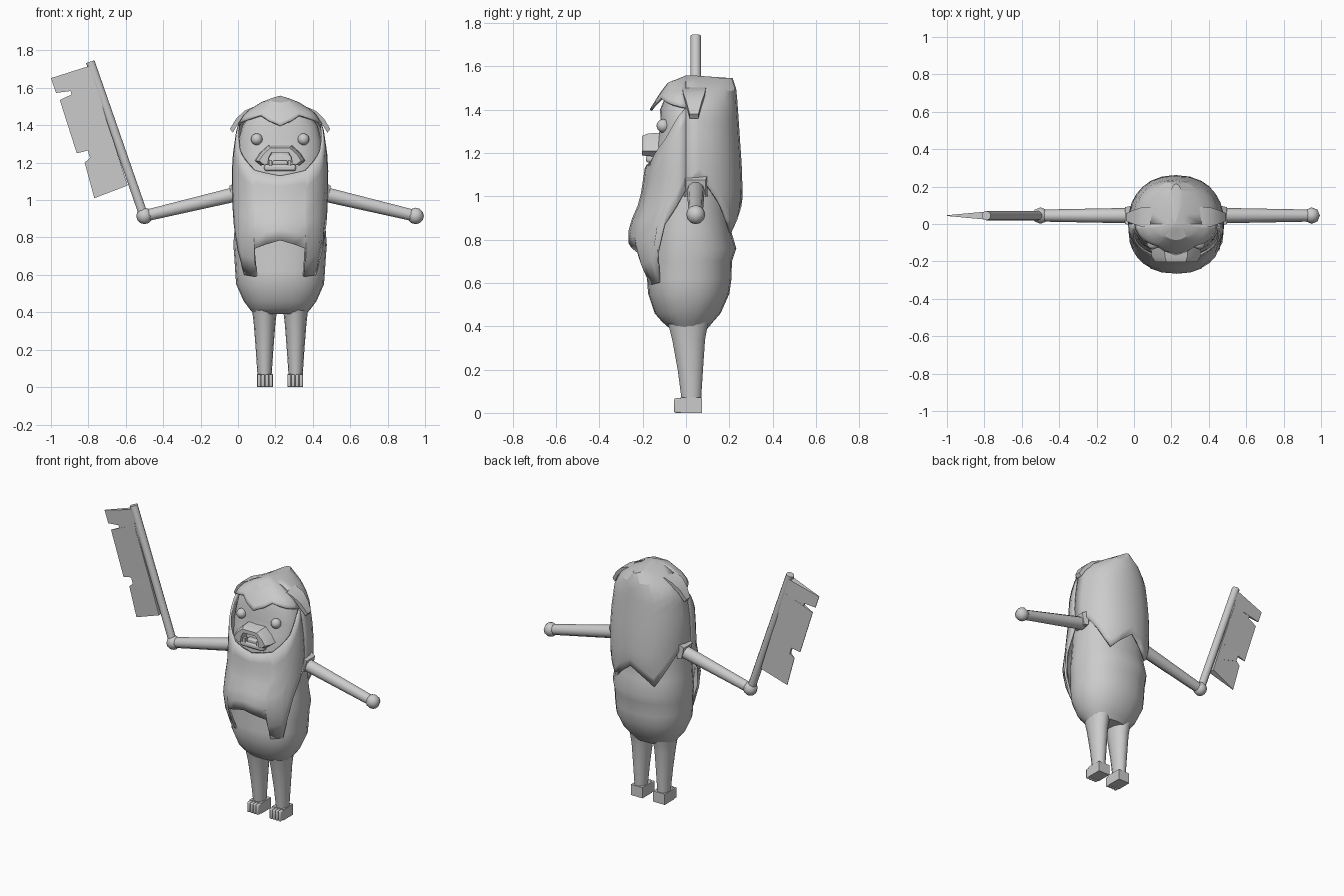
import bpy, bmesh, math
from mathutils import Vector

if "Cube" in bpy.data.objects:
    bpy.data.objects.remove(bpy.data.objects["Cube"])

CX = 0.225  # body centre line
grey = bpy.data.materials.new("plain grey")
grey.use_nodes = True
grey.diffuse_color = (0.6, 0.6, 0.6, 1)
grey.node_tree.nodes["Principled BSDF"].inputs["Base Color"].default_value = (0.6, 0.6, 0.6, 1)


def finish(name, bm, angle=30):
    bmesh.ops.remove_doubles(bm, verts=bm.verts, dist=0.0005)
    bmesh.ops.recalc_face_normals(bm, faces=bm.faces)
    me = bpy.data.meshes.new(name)
    bm.to_mesh(me)
    bm.free()
    ob = bpy.data.objects.new(name, me)
    bpy.context.collection.objects.link(ob)
    me.materials.append(grey)
    bpy.ops.object.select_all(action='DESELECT')
    ob.select_set(True)
    bpy.context.view_layer.objects.active = ob
    bpy.ops.object.shade_smooth_by_angle(angle=math.radians(angle))
    return ob


def grid(bm, cols):
    """Skin neighbouring columns of points with quads."""
    vs = [[bm.verts.new(p) for p in c] for c in cols]
    for a, b in zip(vs, vs[1:]):
        for i in range(len(a) - 1):
            bm.faces.new((a[i], b[i], b[i + 1], a[i + 1]))
    return vs


def loft(name, rings, angle=30):
    bm = bmesh.new()
    vs = grid(bm, [r + r[:1] for r in rings])
    bm.faces.new(vs[0][:-1])
    bm.faces.new(vs[-1][:-1])
    return finish(name, bm, angle)


def prism(name, front, back, angle=30):
    return loft(name, [front, back], angle)


def box(name, lo, hi, bevel=0):
    ring = lambda z: [(lo[0], lo[1], z), (hi[0], lo[1], z), (hi[0], hi[1], z), (lo[0], hi[1], z)]
    ob = prism(name, ring(lo[2]), ring(hi[2]))
    if bevel:
        m = ob.modifiers.new("bevel", 'BEVEL')
        m.width, m.segments = bevel, 2
    return ob


def tube(name, a, b, ra, rb, n=10):
    a, b = Vector(a), Vector(b)
    d = (b - a).normalized()
    u = Vector((0, 1, 0))
    w = d.cross(u)
    ring = lambda c, r: [c + r * (math.cos(t) * u + math.sin(t) * w)
                         for t in (i * math.tau / n for i in range(n))]
    return loft(name, [ring(a, ra), ring(b, rb)], 50)


def ball(name, c, r, seg, rows):
    bm = bmesh.new()
    bmesh.ops.create_uvsphere(bm, u_segments=seg, v_segments=rows, radius=r)
    bmesh.ops.translate(bm, vec=c, verts=bm.verts)
    return finish(name, bm, 50)


def lerp(table, t):
    if t <= table[0][0]:
        return table[0][1:]
    for p, q in zip(table, table[1:]):
        if t <= q[0]:
            f = (t - p[0]) / (q[0] - p[0])
            return [u + (v - u) * f for u, v in zip(p[1:], q[1:])]
    return table[-1][1:]


def around(prof, deg, z, power=1.0):
    """Point on an oval section: 0 degrees is the front, 180 the back."""
    hw, yf, yb = lerp(prof, z)
    s, c = math.sin(math.radians(deg)), math.cos(math.radians(deg))
    x = math.copysign(abs(s) ** power, s) * hw
    y = -math.copysign(abs(c) ** power, c) * (-yf if c > 0 else yb)
    return (CX + x, y, z)


# Body and face: height, half width, front, back
body = [(.39, .14, -.075, .10), (.42, .165, -.11, .125), (.46, .195, -.145, .16),
        (.55, .235, -.175, .20), (.62, .24, -.18, .21), (.70, .245, -.168, .212),
        (.76, .25, -.172, .232), (.85, .243, -.162, .205), (.95, .235, -.16, .20),
        (1.15, .225, -.16, .20), (1.25, .23, -.14, .20), (1.32, .222, -.115, .20),
        (1.40, .20, -.12, .20), (1.47, .15, -.09, .19)]
loft("body", [[around(body, i * 15, r[0], .9) for i in range(24)] for r in body], 45)

# Hooded mane: a shell with a pointed hem and a face opening
mane = [(.58, .235, -.185, .20), (.70, .255, -.245, .225), (.80, .262, -.27, .235),
        (.87, .262, -.262, .24), (.95, .257, -.225, .255), (1.0, .255, -.21, .262),
        (1.15, .258, -.187, .257), (1.25, .252, -.185, .25), (1.40, .23, -.168, .24),
        (1.47, .185, -.125, .235), (1.53, .09, -.08, .227), (1.545, .045, -.03, .215),
        (1.558, 0, 0, .03)]
hem = [(0, .785), (29.5, .74), (30.5, .59), (52, .60), (70, .87), (90, 1.03),
       (102, 1.09), (150, .83), (180, .95)]
face_low = [(0, 1.13), (30, 1.16), (60, 1.26), (80, 1.37), (90, 1.41)]
face_top = [(0, 1.40), (30, 1.455), (60, 1.43), (90, 1.411)]
half = [0, 15, 29.5, 30.5, 41, 52, 61, 70, 80, 90, 102, 114, 126, 138, 150, 165, 180]
angles = [-a for a in half[:0:-1]] + half


def patch(bm, degs, low, top, rows):
    cols = []
    for d in degs:
        a = lerp(low, abs(d))[0]
        b = lerp(top, abs(d))[0]
        cols.append([around(mane, d, a + (b - a) * i / rows, .9) for i in range(rows + 1)])
    grid(bm, cols)


bm = bmesh.new()
front = [a for a in angles if abs(a) <= 90]
crown = [(0, 1.545)]
patch(bm, front, hem, face_low, 6)
patch(bm, front, face_top, crown, 6)
for side in (-1, 1):
    patch(bm, [a for a in angles if a * side >= 90], hem, crown, 12)
cap = [(0, 1.558)]
patch(bm, angles, crown, cap, 1)
shell = finish("hooded_mane", bm, 24)
solid = shell.modifiers.new("thickness", 'SOLIDIFY')
solid.thickness, solid.offset = .012, -1

# Paired parts
for side, s in (("right", -1), ("left", 1)):
    X = lambda d: CX + s * d
    # Legs: height, half width, centre y, half depth
    leg = [(.05, .037, .025, .045), (.2, .047, .02, .06), (.34, .058, .012, .078),
           (.40, .065, .01, .092), (.47, .075, .01, .11)]
    loft(side + "_leg", [[(X(.083) + w * math.cos(t), y + d * math.sin(t), z)
                          for t in (i * math.tau / 14 for i in range(14))]
                         for z, w, y, d in leg], 45)
    # Foot with four toes
    box(side + "_foot", (X(.081) - .042, -.025, 0), (X(.081) + .042, .075, .07))
    for i in range(4):
        x = X(.081) - .0315 + i * .021
        box(side + "_toe", (x - .0095, -.055, 0), (x + .0095, 0, .068), .007)
    # Arm and hand
    hand = (X(.725), .045, .915)
    tube(side + "_arm", (X(.2), .045, 1.04), hand, .042, .032)
    ball(side + "_hand", hand, .044, 8, 6)
    # Shoulder point of the mane over the arm
    prism(side + "_shoulder_point",
          [(X(.23), -.01, 1.10), (X(.23), .10, 1.10), (X(.23), .10, 1.0), (X(.23), -.01, 1.0)],
          [(X(.272), .0, 1.075), (X(.272), .09, 1.075), (X(.255), .09, 1.0), (X(.255), .0, 1.0)])
    # Curved ear tuft
    tuft = [(.08, 1.505, .055), (.13, 1.503, .055), (.19, 1.478, .05),
            (.235, 1.435, .035), (.268, 1.38, .02)]
    loft(side + "_ear_tuft", [[(X(d), .037 - w, z), (X(d), .037 + w, z),
                               (X(d - .015), .037 + w, z - .02), (X(d - .015), .037 - w, z - .02)]
                              for d, z, w in tuft], 40)
    # Eye
    ball(side + "_eye", (X(.125), -.105, 1.325), .031, 16, 10)

# Muzzle: an arch over the open mouth
outer = [(.10, 1.185), (.13, 1.21), (.105, 1.25), (.06, 1.29)]
inner = [(.065, 1.19), (.065, 1.2), (.06, 1.23), (.045, 1.255)]


def arch(pts, y, k):
    full = pts + [(-d, z) for d, z in reversed(pts)]
    return [(CX + d * k, y, 1.21 + (z - 1.21) * k) for d, z in full]


bm = bmesh.new()
loops = [arch(outer, -.09, 1.06), arch(outer, -.175, 1), arch(outer, -.203, .86),
         arch(inner, -.203, 1), arch(inner, -.13, .95)]
grid(bm, loops)
finish("muzzle", bm, 35)
prism("mouth_back", arch(inner, -.14, 1.1), arch(inner, -.1, 1.1))
box("lower_jaw", (CX - .085, -.185, 1.155), (CX + .085, -.08, 1.19), .012)
box("tongue", (CX - .04, -.175, 1.18), (CX + .04, -.1, 1.212), .008)
for s in (-1, 1):
    box("tooth", (CX + s * .05 - .008, -.19, 1.185), (CX + s * .05 + .008, -.165, 1.215))

# Blade weapon: pole and three notched wedge blades
base, tip = Vector((-.505, .045, .92)), Vector((-.79, .045, 1.74))
tube("pole", base, tip, .025, .025)
blades = [((-.785, 1.72), (-1.0, 1.652), (-.973, 1.573), (-.76, 1.60)),
          ((-.77, 1.62), (-.953, 1.535), (-.862, 1.25), (-.66, 1.30)),
          ((-.67, 1.33), (-.82, 1.20), (-.768, 1.01), (-.59, 1.078))]
for a, b, c, d in blades:
    side = lambda y, e: [(a[0], .045 + y, a[1]), (b[0], .045 + e, b[1]),
                         (c[0], .045 + e, c[1]), (d[0], .045 + y, d[1])]
    prism("blade", side(-.022, -.002), side(.022, .002))
# Short web joining the blades along the pole
web = lambda y, e: [(-.775, .045 + y, 1.68), (-.90, .045 + e, 1.60), (-.79, .045 + e, 1.22),
                    (-.63, .045 + y, 1.17)]
prism("blade_web", web(-.021, -.008), web(.021, .008))
